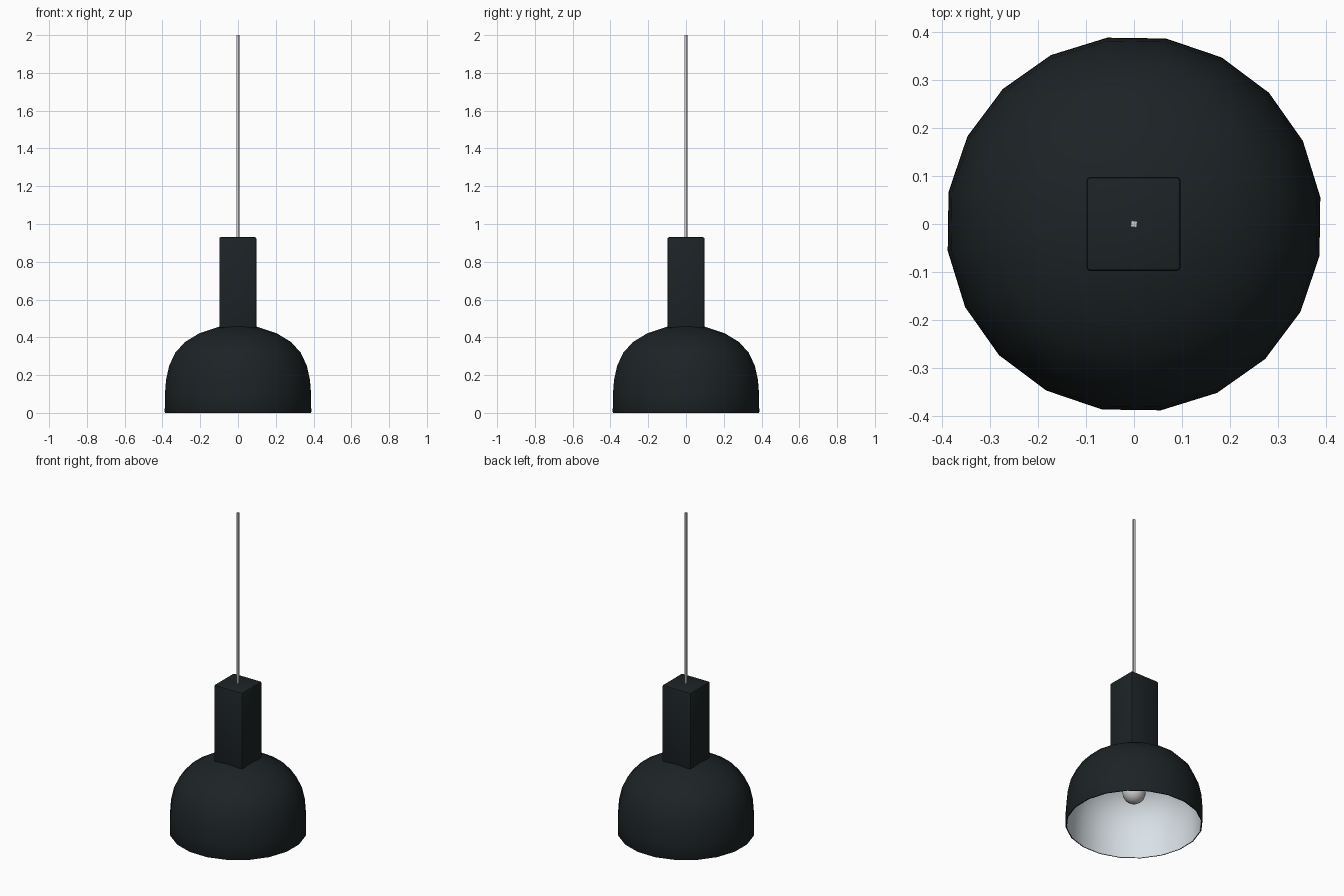
import bpy, bmesh, math

if "Cube" in bpy.data.objects:
    bpy.data.objects.remove(bpy.data.objects["Cube"])

SIDES = 20
TURN = math.radians(8.2)


def material(name, rgb):
    m = bpy.data.materials.new(name)
    m.diffuse_color = (*rgb, 1)
    m.use_nodes = True
    m.node_tree.nodes["Principled BSDF"].inputs["Base Color"].default_value = m.diffuse_color
    return m


black = material("black_paint", (0.012, 0.017, 0.019))
white = material("white_enamel", (0.70, 0.76, 0.80))


def finish(name, bm, mat=None, angle=40):
    bmesh.ops.recalc_face_normals(bm, faces=bm.faces)
    mesh = bpy.data.meshes.new(name)
    bm.to_mesh(mesh)
    bm.free()
    ob = bpy.data.objects.new(name, mesh)
    bpy.context.collection.objects.link(ob)
    if mat:
        mesh.materials.append(mat)
    bpy.ops.object.select_all(action='DESELECT')
    ob.select_set(True)
    bpy.context.view_layer.objects.active = ob
    bpy.ops.object.shade_smooth_by_angle(angle=math.radians(angle))
    return ob


def lathe(name, profile, sides, turn=0.0, mat=None, angle=40, inner_from=None):
    """Revolve (radius, z) points round the z axis; radius 0 makes a pole."""
    bm = bmesh.new()
    rings = []
    for r, z in profile:
        if r == 0:
            rings.append([bm.verts.new((0, 0, z))] * sides)
        else:
            rings.append([bm.verts.new((r * math.cos(turn + i * math.tau / sides),
                                        r * math.sin(turn + i * math.tau / sides), z))
                          for i in range(sides)])
    for k, (a, b) in enumerate(zip(rings, rings[1:])):
        for i in range(sides):
            j = (i + 1) % sides
            quad = list(dict.fromkeys((a[i], a[j], b[j], b[i])))
            f = bm.faces.new(quad)
            if inner_from is not None and k >= inner_from:
                f.material_index = 1
    return finish(name, bm, mat, angle)


# Dome shade: black outside, rim, white inside
outer = [(0, 0.465), (0.10, 0.457), (0.206, 0.422), (0.284, 0.375), (0.336, 0.318),
         (0.368, 0.25), (0.385, 0.175), (0.391, 0.095), (0.392, 0.005), (0.389, 0.0)]
inner = [(0.384, 0.0), (0.383, 0.095), (0.377, 0.173), (0.360, 0.246), (0.329, 0.312),
         (0.278, 0.367), (0.202, 0.413), (0.098, 0.448), (0, 0.456)]
shade = lathe("shade", outer + inner, SIDES, TURN, black, inner_from=len(outer))
shade.data.materials.append(white)

# Square lamp holder above the shade
bm = bmesh.new()
bmesh.ops.create_cube(bm, size=1)
for v in bm.verts:
    v.co = (v.co.x * 0.196 - 0.001, v.co.y * 0.196, 0.69 + v.co.z * 0.48)
bmesh.ops.bevel(bm, geom=bm.edges[:], offset=0.008, segments=2, profile=0.5, affect='EDGES')
finish("holder", bm, black)

# Four-sided hanging cord
lathe("cord", [(0, 0.92), (0.009, 0.92), (0.009, 2.0), (0, 2.0)], 4,
      math.radians(37), angle=30)

# Bulb: round globe with a neck running up into the shade
R, ZC = 0.066, 0.207
bulb = [(0, ZC - R)]
bulb += [(R * math.sin(math.radians(a)), ZC - R * math.cos(math.radians(a)))
         for a in range(15, 136, 15)]
bulb += [(0.036, 0.29), (0.034, 0.45), (0, 0.45)]
lathe("bulb", bulb, 20)
